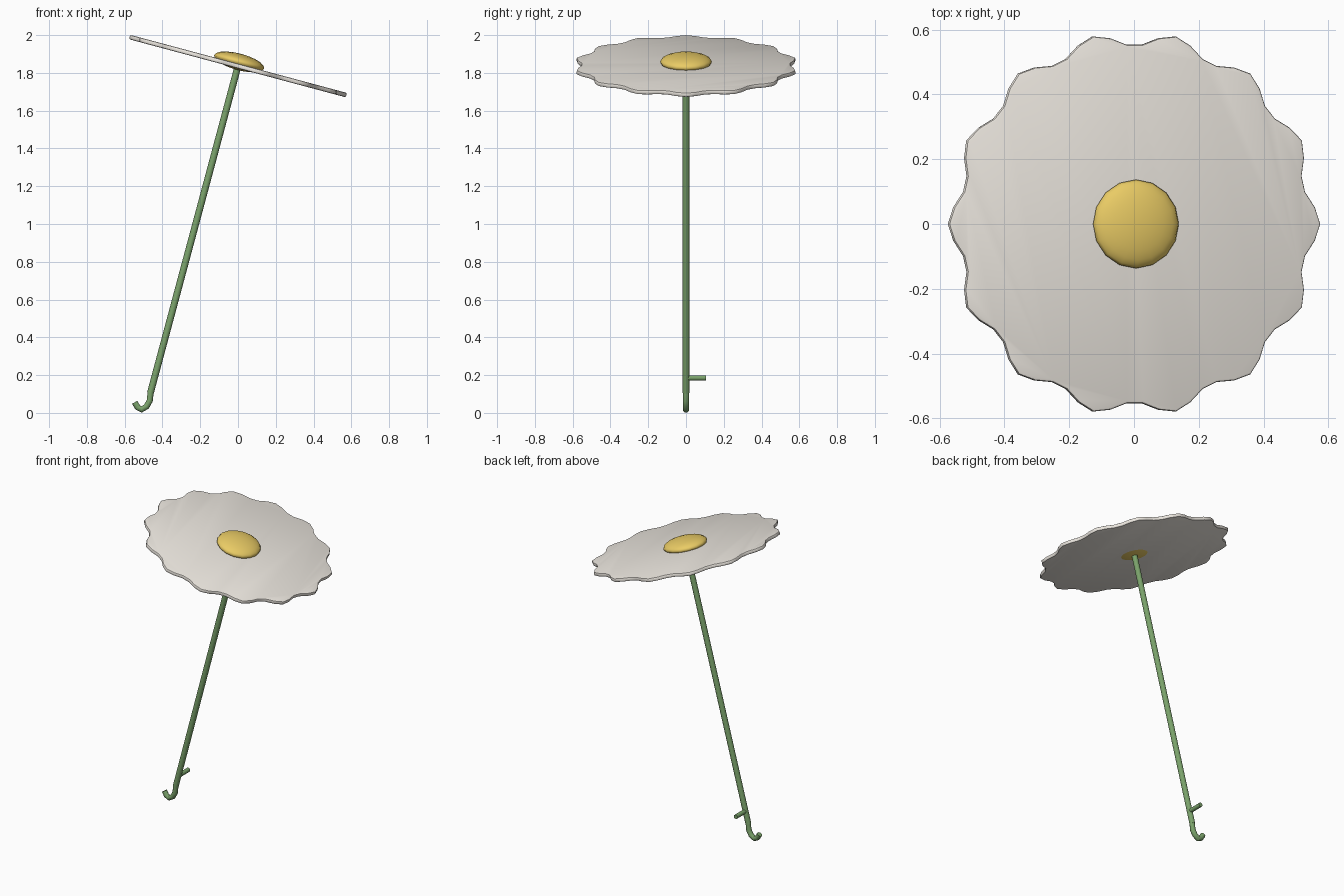
import bpy, bmesh
from math import cos, sin, pi, radians, tan
from mathutils import Matrix, Vector

if "Cube" in bpy.data.objects:
    bpy.data.objects.remove(bpy.data.objects["Cube"])

TILT = radians(15)
HUB = Vector((0, 0, 1.836))
FRAME = Matrix.Translation(HUB) @ Matrix.Rotation(TILT, 4, 'Y')


def material(name, rgb):
    m = bpy.data.materials.new(name)
    m.diffuse_color = (*rgb, 1)
    m.use_nodes = True
    m.node_tree.nodes["Principled BSDF"].inputs["Base Color"].default_value = m.diffuse_color
    return m


GREEN = material("green", (0.20, 0.37, 0.15))
YELLOW = material("yellow", (0.82, 0.60, 0.13))
CREAM = material("cream", (0.85, 0.81, 0.75))


def finish(ob, name, mat, angle=40):
    ob.name = name
    ob.data.materials.append(mat)
    bpy.ops.object.select_all(action='DESELECT')
    ob.select_set(True)
    bpy.context.view_layer.objects.active = ob
    bpy.ops.object.shade_smooth_by_angle(angle=radians(angle))
    return ob


def rod(name, a, b, radius, sides=12):
    a, b = Vector(a), Vector(b)
    bpy.ops.mesh.primitive_cylinder_add(vertices=sides, radius=radius,
                                        depth=(b - a).length, location=(a + b) / 2)
    ob = bpy.context.object
    ob.rotation_euler = (b - a).to_track_quat('Z', 'Y').to_euler()
    return finish(ob, name, GREEN)


def stem_point(z):
    return Vector(((z - HUB.z) * tan(TILT), 0, z))


# Scalloped flower canopy: 14 lobes, five points per lobe
LOBES, STEPS, THICK = 14, 70, 0.024
bm = bmesh.new()
ring = []
for i in range(STEPS):
    t = 2 * pi * i / STEPS
    r = 0.572 + 0.022 * cos(LOBES * t)
    ring.append(bm.verts.new((r * cos(t), r * sin(t), -THICK / 2)))
face = bm.faces.new(ring)
top = bmesh.ops.extrude_face_region(bm, geom=[face])
bmesh.ops.translate(bm, vec=(0, 0, THICK),
                    verts=[g for g in top['geom'] if isinstance(g, bmesh.types.BMVert)])
bmesh.ops.recalc_face_normals(bm, faces=bm.faces)
rim = [e for e in bm.edges if abs(e.verts[0].co.z - e.verts[1].co.z) < 1e-5]
bmesh.ops.bevel(bm, geom=rim, offset=0.007, segments=2, profile=0.5, affect='EDGES')
mesh = bpy.data.meshes.new("canopy")
bm.to_mesh(mesh)
bm.free()
canopy = bpy.data.objects.new("canopy", mesh)
bpy.context.collection.objects.link(canopy)
canopy.matrix_world = FRAME
finish(canopy, "canopy", CREAM)

# Flattened yellow flower centre, poking slightly through the canopy
bpy.ops.mesh.primitive_uv_sphere_add(segments=16, ring_count=10, radius=1)
centre = bpy.context.object
centre.matrix_world = FRAME @ Matrix.Translation((0, 0, 0.023)) @ Matrix.Diagonal((0.137, 0.137, 0.044, 1))
finish(centre, "flower_centre", YELLOW, 60)

# Leaning stem and side peg
rod("stem", stem_point(0.105), HUB, 0.018)
peg = stem_point(0.185)
rod("side_peg", peg, peg + Vector((0, 0.105, 0)), 0.014, 10)

# Curved hook handle at the foot
path = [stem_point(0.11), (-0.467, 0, 0.065), (-0.484, 0, 0.034),
        (-0.51, 0, 0.018), (-0.531, 0, 0.029), (-0.547, 0, 0.056)]
curve = bpy.data.curves.new("hook", 'CURVE')
curve.dimensions = '3D'
curve.bevel_depth = 0.017
curve.bevel_resolution = 3
curve.use_fill_caps = True
spline = curve.splines.new('POLY')
spline.points.add(len(path) - 1)
for p, co in zip(spline.points, path):
    p.co = (*co, 1)
hook = bpy.data.objects.new("hook_handle", curve)
bpy.context.collection.objects.link(hook)
bpy.ops.object.select_all(action='DESELECT')
hook.select_set(True)
bpy.context.view_layer.objects.active = hook
bpy.ops.object.convert(target='MESH')
finish(bpy.context.object, "hook_handle", GREEN)
